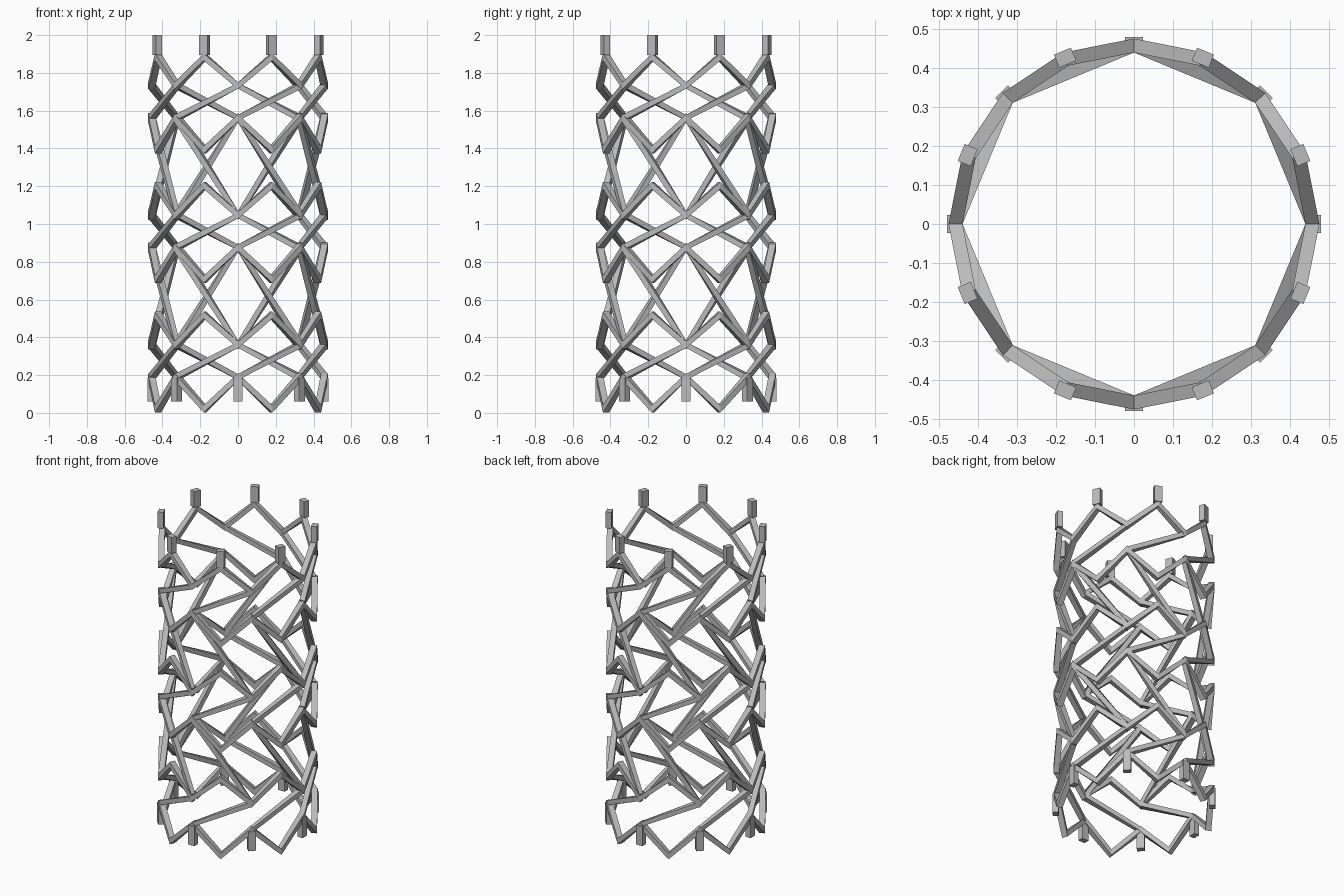
import bpy, bmesh, math
from mathutils import Vector

cube = bpy.data.objects.get("Cube")
if cube:
    bpy.data.objects.remove(cube, do_unlink=True)

COUNT = 8
STEP = math.tau / COUNT
HALF = STEP / 2
RADIUS = 0.458      # middle of the wall
DEPTH = 0.036       # radial thickness
WIDTH = 0.028       # strut width along the wall
PERIOD = 0.686      # height of one repeated ring pair

metal = bpy.data.materials.new("brushed_grey_metal")
metal.use_nodes = True
grey = (0.5, 0.5, 0.5, 1)
metal.diffuse_color = grey
metal.node_tree.nodes["Principled BSDF"].inputs["Base Color"].default_value = grey


def on_wall(angle, z, radius=RADIUS):
    return Vector((radius * math.cos(angle), radius * math.sin(angle), z))


def hexahedron(bm, start, end):
    """Bridge two four-cornered sections into a closed bar."""
    a = [bm.verts.new(p) for p in start]
    b = [bm.verts.new(p) for p in end]
    bm.faces.new(a)
    bm.faces.new(b[::-1])
    for i in range(4):
        j = (i + 1) % 4
        bm.faces.new((a[j], a[i], b[i], b[j]))


def strut(bm, a0, z0, a1, z1):
    """Flat bar between two wall points, mitred on the radial planes."""
    run = (on_wall(a1, 0) - on_wall(a0, 0)).length
    h = WIDTH / 2 * math.hypot(run, z1 - z0) / run
    d = DEPTH / 2
    corners = [(-d, -h), (d, -h), (d, h), (-d, h)]
    hexahedron(bm, *[[on_wall(a, z + v, RADIUS + r) for r, v in corners]
                     for a, z in ((a0, z0), (a1, z1))])


def tab(bm, angle, z0, z1):
    """Upright rectangular end tab."""
    out = Vector((math.cos(angle), math.sin(angle), 0))
    side = Vector((-out.y, out.x, 0))
    corners = [(-1, -1), (1, -1), (1, 1), (-1, 1)]
    hexahedron(bm, *[[on_wall(angle, z, 0.462) + out * DEPTH / 2 * r + side * 0.0235 * s
                      for r, s in corners] for z in (z0, z1)])


def ring(name, build):
    """Make one object by repeating a builder around the axis."""
    bm = bmesh.new()
    for k in range(COUNT):
        build(bm, k * STEP)
    bmesh.ops.recalc_face_normals(bm, faces=bm.faces)
    mesh = bpy.data.meshes.new(name)
    bm.to_mesh(mesh)
    bm.free()
    mesh.materials.append(metal)
    bpy.context.collection.objects.link(bpy.data.objects.new(name, mesh))


def zigzag(name, z_node, z_tip):
    def build(bm, a):
        strut(bm, a, z_node, a + HALF, z_tip)
        strut(bm, a + HALF, z_tip, a + STEP, z_node)
    ring(name, build)


def links(name, z_top, z_bottom, turn):
    ring(name, lambda bm, a: strut(bm, a, z_top, a + turn * STEP, z_bottom))


# Three ring pairs joined by short links, with long links between pairs
for i in range(3):
    drop = i * PERIOD
    upper, lower = 1.732 - drop, 1.562 - drop
    zigzag(f"upper_zigzag_{i + 1}", upper, 1.884 - drop + 0.006 * (i > 0))
    zigzag(f"lower_zigzag_{i + 1}", lower, 1.393 - drop)
    links(f"short_links_{i + 1}", upper, lower, -1)
    if i < 2:
        links(f"long_links_{i + 1}", lower, upper - PERIOD, 1)

# End tabs
ring("top_tabs", lambda bm, a: tab(bm, a + HALF, 1.895, 2.0))
ring("bottom_tabs", lambda bm, a: tab(bm, a, 0.06, 0.185))
